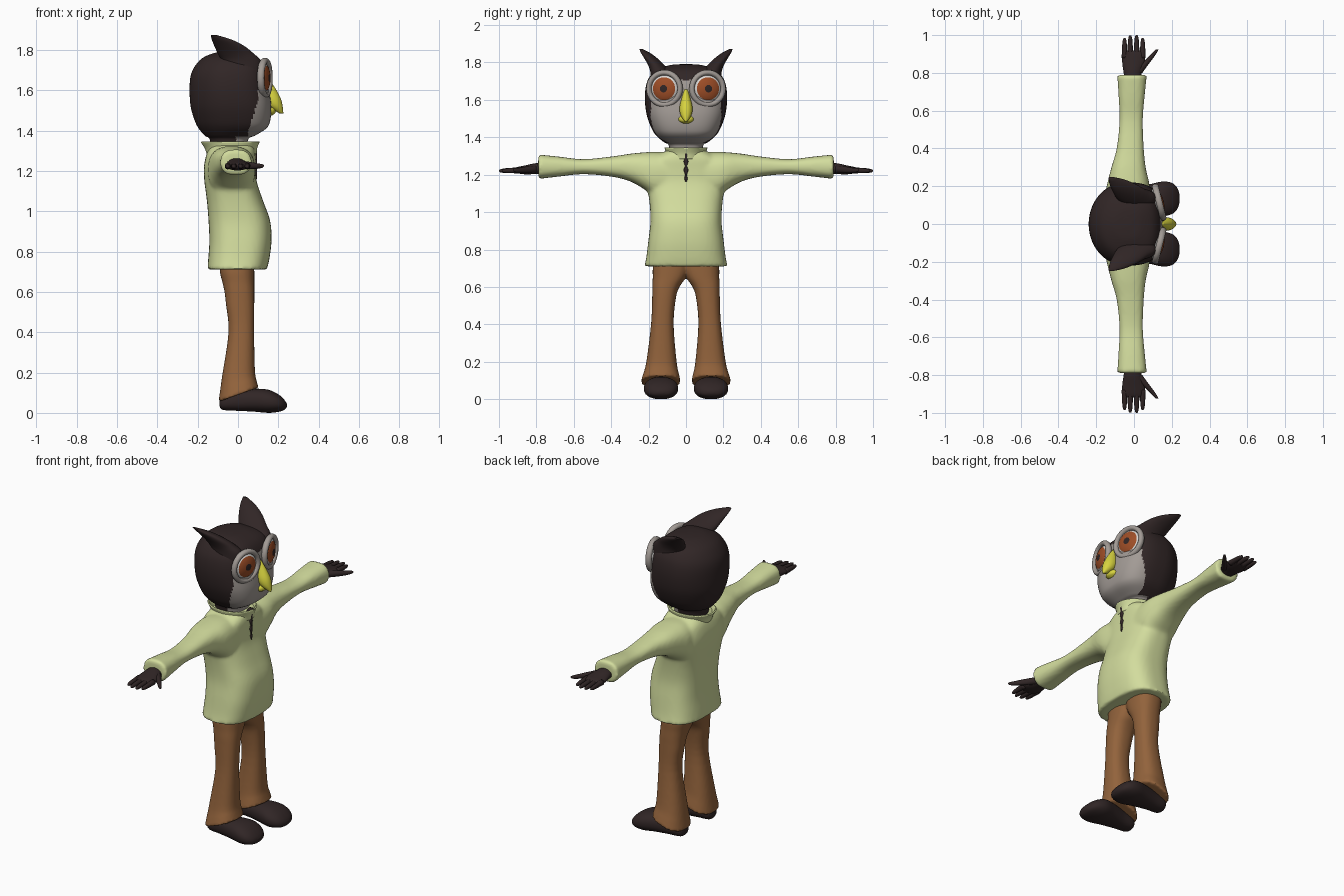
import bpy, bmesh, math
from mathutils import Matrix

if "Cube" in bpy.data.objects:
    bpy.data.objects.remove(bpy.data.objects["Cube"])


def material(name, r, g, b):
    m = bpy.data.materials.new(name)
    m.diffuse_color = (r, g, b, 1)
    m.use_nodes = True
    m.node_tree.nodes["Principled BSDF"].inputs["Base Color"].default_value = m.diffuse_color
    return m


DARK = material("dark brown", .030, .019, .019)
GREY = material("face grey", .36, .325, .30)
GREEN = material("pale green", .65, .72, .34)
BROWN = material("trouser brown", .29, .125, .045)
YELLOW = material("beak yellow", .68, .65, .05)
IRIS = material("iris orange", .34, .075, .02)
WHITE = material("eye white", .70, .68, .66)


def finish(name, me, mats, mirror=False):
    ob = bpy.data.objects.new(name, me)
    bpy.context.collection.objects.link(ob)
    for m in mats:
        me.materials.append(m)
    for p in me.polygons:
        p.use_smooth = True
    if mirror:
        mod = ob.modifiers.new("mirror", 'MIRROR')
        mod.use_axis = (False, True, False)
        mod.use_mirror_merge = False
    return ob


def spline(a, b, c, d, t):
    return .5 * (2 * b + (c - a) * t + (2 * a - 5 * b + 4 * c - d) * t * t
                 + (3 * b - a - 3 * c + d) * t ** 3)


def add_loft(bm, secs, axis='Z', n=32, steps=4, p=2.0, pf=None, caps=True):
    """Section = (position on axis, a0, a1, b0, b1[, slant]); a, b are the other two axes."""
    secs = [tuple(s) + (0,) * (6 - len(s)) for s in secs]
    fine = []
    for i in range(len(secs) - 1):
        q = [secs[max(0, i - 1)], secs[i], secs[i + 1], secs[min(len(secs) - 1, i + 2)]]
        fine += [[spline(*v, k / steps) for v in zip(*q)] for k in range(steps)]
    fine.append(secs[-1])
    rings = []
    for t, a0, a1, b0, b1, slant in fine:
        ring = []
        for k in range(n):
            ang = 2 * math.pi * (k + .5) / n
            c, s = math.cos(ang), math.sin(ang)
            e = 2 / (pf if pf and c > 0 else p)
            da = math.copysign(abs(c) ** e, c) * (a1 - a0) / 2
            a, b = (a0 + a1) / 2 + da, (b0 + b1) / 2 + math.copysign(abs(s) ** e, s) * (b1 - b0) / 2
            h = t + slant * da
            ring.append(bm.verts.new({'X': (h, a, b), 'Y': (a, h, b), 'Z': (a, b, h)}[axis]))
        rings.append(ring)
    for r, q in zip(rings, rings[1:]):
        for k in range(n):
            bm.faces.new((r[k], r[(k + 1) % n], q[(k + 1) % n], q[k]))
    if caps:
        bm.faces.new(rings[0])
        bm.faces.new(rings[-1])


def part(name, mats, lofts, mirror=False):
    """lofts: list of (sections, options)"""
    bm = bmesh.new()
    for secs, opts in lofts:
        add_loft(bm, secs, **opts)
    bmesh.ops.recalc_face_normals(bm, faces=bm.faces)
    me = bpy.data.meshes.new(name)
    bm.to_mesh(me)
    bm.free()
    return finish(name, me, mats, mirror)


def sym(rows):
    return [(z, x0, x1, -h, h) for z, x0, x1, h in rows]


def fuse(ob, voxel, rounds):
    r = ob.modifiers.new("fuse", 'REMESH')
    r.mode, r.voxel_size, r.use_smooth_shade = 'VOXEL', voxel, True
    s = ob.modifiers.new("soften", 'SMOOTH')
    s.factor, s.iterations = .5, rounds


# Head and neck, face coloured by position
head = part("head", [DARK, GREY], [(sym([
    (1.28, -.13, .05, .085), (1.355, -.14, .05, .092), (1.375, -.165, .085, .12),
    (1.41, -.195, .14, .16), (1.45, -.215, .16, .185), (1.52, -.235, .165, .21),
    (1.60, -.24, .155, .22), (1.67, -.235, .147, .215), (1.72, -.213, .133, .197),
    (1.76, -.175, .10, .16), (1.785, -.115, .04, .09), (1.791, -.06, -.01, .03)]),
    dict(n=112, steps=8, p=2, pf=2.9))])
for f in head.data.polygons:
    x, y, z = f.center
    edge = .05 + .05 * min(1, max(0, (z - 1.40) / .15)) if z > 1.37 else -.01
    if x > edge and z < 1.70 + .25 * min(abs(y), .1):
        f.material_index = 1

# Ear tufts
part("ear_tufts", [DARK], [([
    (1.67, -.07, .12, .08, .19), (1.74, -.08, .118, .085, .19), (1.78, -.10, .08, .11, .20),
    (1.82, -.118, .03, .15, .222), (1.85, -.13, -.03, .19, .24), (1.873, -.135, -.105, .235, .25)],
    {})], True)

# Eyes: flattened balls with iris and pupil rings, each in a raised rim
place = Matrix.Translation((.122, .112, 1.66)) @ Matrix.Rotation(math.radians(14), 4, 'Z') \
    @ Matrix.Rotation(math.radians(90), 4, 'Y')
bm = bmesh.new()
bmesh.ops.create_uvsphere(bm, u_segments=32, v_segments=24, radius=1)
for f in bm.faces:
    c = f.calc_center_median()
    r = math.hypot(c.x, c.y)
    f.material_index = 2 if r < .26 else 1 if r < .78 else 0
eye = bpy.data.meshes.new("eyes")
bm.to_mesh(eye)
bm.free()
eye.transform(place @ Matrix.Diagonal((.077, .077, .036, 1)))
finish("eyes", eye, [WHITE, IRIS, DARK], True)

bm = bmesh.new()
rim_pts = [[bm.verts.new(((.086 + .015 * math.cos(b)) * math.cos(a),
                          (.086 + .015 * math.cos(b)) * math.sin(a), .018 * math.sin(b) + .012))
            for b in [j * math.pi / 5 for j in range(10)]]
           for a in [i * math.pi / 20 for i in range(40)]]
for i in range(40):
    for j in range(10):
        q, r = rim_pts[i], rim_pts[(i + 1) % 40]
        bm.faces.new((q[j], r[j], r[(j + 1) % 10], q[(j + 1) % 10]))
bmesh.ops.recalc_face_normals(bm, faces=bm.faces)
rim = bpy.data.meshes.new("eye_rims")
bm.to_mesh(rim)
bm.free()
rim.transform(place)
finish("eye_rims", rim, [GREY], True)

# Beak, upper and lower
part("beak", [YELLOW], [
    (sym([(1.655, .12, .155, .01), (1.61, .12, .185, .023), (1.56, .125, .212, .035),
          (1.52, .15, .222, .03), (1.485, .205, .225, .007)]), dict(n=20)),
    (sym([(1.475, .14, .17, .018), (1.487, .13, .185, .038), (1.505, .13, .185, .04),
          (1.52, .14, .17, .02)]), dict(n=20))])

# Shirt: torso and sleeves fused together
torso = sym([(.71, -.152, .143, .222), (.76, -.148, .155, .212), (.85, -.142, .166, .201),
             (.95, -.146, .160, .190), (1.05, -.154, .125, .195), (1.15, -.167, .092, .21),
             (1.22, -.169, .087, .215), (1.28, -.157, .087, .19), (1.315, -.14, .08, .13),
             (1.33, -.13, .07, .10)])
sleeve = [(.05, -.14, .08, 1.08, 1.317), (.16, -.15, .085, 1.08, 1.322), (.22, -.14, .08, 1.12, 1.32),
          (.30, -.12, .062, 1.165, 1.312), (.40, -.092, .052, 1.19, 1.297),
          (.55, -.077, .047, 1.203, 1.283), (.68, -.082, .057, 1.19, 1.297),
          (.79, -.089, .068, 1.177, 1.308)]
fuse(part("shirt", [GREEN], [(torso, dict(p=2.8, n=48)), (sleeve, dict(axis='Y', p=2.5))], True),
     .011, 4)

# Standing collar
collar = part("collar", [GREEN], [(sym([(1.285, -.148, .084, .10), (1.315, -.158, .088, .10),
                                        (1.346, -.178, .100, .107)]), dict(caps=False, n=40))])
collar.modifiers.new("thickness", 'SOLIDIFY').thickness = .008

# Dark neck opening with scalloped edges
part("neck_opening", [DARK], [(sym([
    (1.16, .06, .094, .003), (1.18, .06, .094, .009), (1.20, .06, .094, .005), (1.225, .06, .094, .013),
    (1.245, .06, .094, .006), (1.27, .06, .094, .013), (1.29, .06, .094, .008),
    (1.315, .06, .096, .014), (1.345, .07, .106, .015)]), dict(n=16, p=4))])

# Trousers: two flared legs fused at the hips, hems slanted down to the heel
leg = [(.09, -.097, .102, .028, .242, .36), (.13, -.09, .093, .037, .23, .3), (.2, -.078, .084, .05, .212, .15),
       (.4, -.047, .08, .066, .187), (.54, -.06, .081, .054, .181), (.60, -.067, .081, .035, .18),
       (.65, -.078, .081, .0, .178), (.70, -.09, .081, -.02, .178), (.76, -.09, .08, -.02, .17)]
fuse(part("trousers", [BROWN], [(leg, dict(p=2.4))], True), .009, 3)

# Shoes
part("shoes", [DARK], [([
    (-.092, .115, .155, .035, .055), (-.075, .09, .18, .015, .09), (0, .08, .192, .01, .112),
    (.08, .06, .21, .006, .12), (.15, .042, .225, 0, .115), (.20, .052, .218, .005, .092),
    (.23, .08, .19, .015, .065), (.242, .12, .15, .03, .045)], dict(axis='X', p=2.3))], True)

# Hands: palm, thumb and four fingers
Y = dict(axis='Y', n=14)
hand = [([(.74, -.045, .035, 1.20, 1.262), (.80, -.055, .04, 1.203, 1.262), (.86, -.063, .058, 1.202, 1.25),
          (.905, -.062, .056, 1.208, 1.24), (.918, -.05, .045, 1.214, 1.232)], dict(axis='Y')),
        ([(.80, -.01, .045, 1.21, 1.25), (.845, .035, .077, 1.208, 1.245), (.885, .077, .107, 1.21, 1.238),
          (.915, .105, .126, 1.214, 1.234), (.925, .117, .129, 1.22, 1.23)], Y)]
for x, tip in ((-.05, .985), (-.02, .999), (.014, 1.0), (.046, .985)):
    hand.append(([(.88, x - .016, x + .016, 1.207, 1.24), (tip - .04, x - .013, x + .013, 1.209, 1.235),
                  (tip - .01, x - .009, x + .009, 1.212, 1.23), (tip, x - .004, x + .004, 1.217, 1.225)], Y))
part("hands", [DARK], hand, True)
